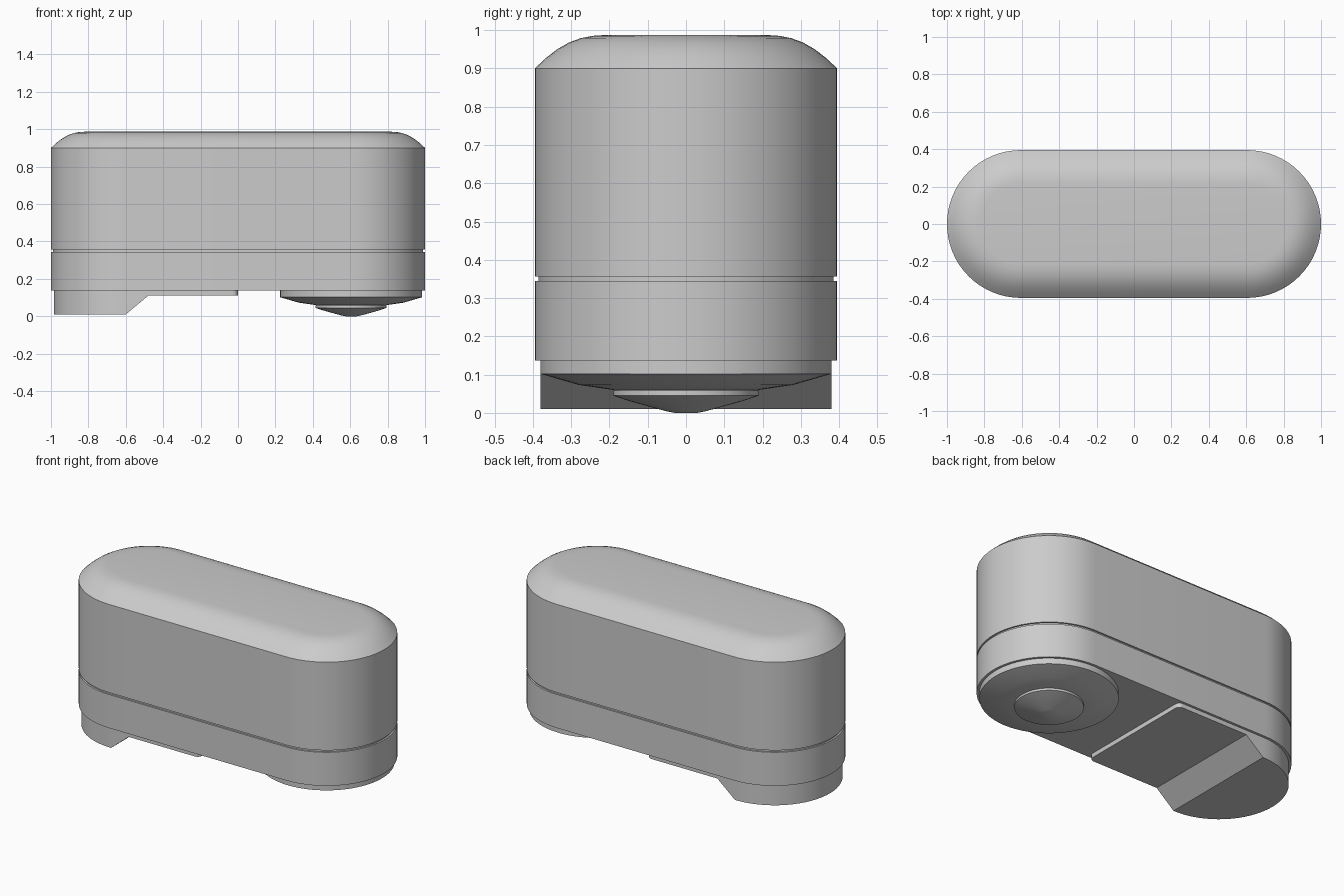
import bpy, bmesh
from math import pi, sin, cos, radians
from mathutils import Matrix

cube = bpy.data.objects.get("Cube")
if cube:
    bpy.data.objects.remove(cube)

grey = bpy.data.materials.new("light grey")
grey.use_nodes = True
grey.diffuse_color = (0.6, 0.6, 0.6, 1)
grey.node_tree.nodes["Principled BSDF"].inputs["Base Color"].default_value = (0.6, 0.6, 0.6, 1)

CX = 0.605       # centre of each round end
STEPS = 32       # segments per half circle


def arc(cx, cy, r, a0, a1, n):
    """Points along an arc, angles in units of pi."""
    return [(cx + r * cos(pi * (a0 + (a1 - a0) * i / n)),
             cy + r * sin(pi * (a0 + (a1 - a0) * i / n))) for i in range(n + 1)]


def capsule(r):
    return arc(CX, 0, r, -0.5, 0.5, STEPS) + arc(-CX, 0, r, 0.5, 1.5, STEPS)


def circle(r):
    return arc(CX, 0, r, 0, 2, 2 * STEPS)[:-1]


def loft(name, rings):
    """Skin a stack of (outline, height) rings and cap both ends."""
    bm = bmesh.new()
    loops = [[bm.verts.new((x, y, z)) for x, y in pts] for pts, z in rings]
    n = len(loops[0])
    for low, high in zip(loops, loops[1:]):
        for i in range(n):
            j = (i + 1) % n
            bm.faces.new((low[i], low[j], high[j], high[i]))
    bm.faces.new(loops[0][::-1])
    bm.faces.new(loops[-1])
    bmesh.ops.recalc_face_normals(bm, faces=bm.faces)
    mesh = bpy.data.meshes.new(name)
    bm.to_mesh(mesh)
    bm.free()
    mesh.materials.append(grey)
    ob = bpy.data.objects.new(name, mesh)
    bpy.context.collection.objects.link(ob)
    return ob


def smooth(ob, angle=45):
    bpy.ops.object.select_all(action='DESELECT')
    ob.select_set(True)
    bpy.context.view_layer.objects.active = ob
    bpy.ops.object.shade_smooth_by_angle(angle=radians(angle))


# Main housing: lower band, recessed seam, upper shell with domed rim
R = 0.395
lower = loft("lower_band", [(capsule(R), 0.137), (capsule(R), 0.344)])
seam = loft("seam", [(capsule(R - 0.01), 0.34), (capsule(R - 0.01), 0.36)])
dome = [(R, 0.356), (R, 0.9), (0.365, 0.928), (0.335, 0.951), (0.305, 0.968),
        (0.275, 0.979), (0.245, 0.985), (0.215, 0.987)]
upper = loft("upper_shell", [(capsule(r), z) for r, z in dome])

# Round sensor under the +x end
housing = loft("sensor_ring", [(circle(r), z) for r, z in
               [(0.17, 0.06), (0.19, 0.06), (0.28, 0.073), (0.38, 0.102), (0.38, 0.14)]])
lens = loft("sensor_lens", [(circle(r), z) for r, z in
            [(0.03, 0.0), (0.05, 0.004), (0.145, 0.03), (0.19, 0.045), (0.19, 0.058), (0.18, 0.065)]])

# Foot under the -x end, stepped up to a thin plate
F, C = 0.38, 0.03
plan = (arc(-CX, 0, F, 0.5, 1.5, STEPS) + arc(-C, C - F, C, -0.5, 0, 6)
        + arc(-C, F - C, C, 0, 0.5, 6))
foot = loft("foot", [(plan, 0.01), (plan, 0.14)])
step = [(-0.72, -0.09), (0.1, -0.09), (0.1, 0.11), (-0.48, 0.11)]
cutter = loft("foot_cutter", [(step, -0.5), (step, 0.5)])
cutter.data.transform(Matrix.Rotation(pi / 2, 4, 'X'))
cut = foot.modifiers.new("step", 'BOOLEAN')
cut.operation = 'DIFFERENCE'
cut.object = cutter
cut.solver = 'EXACT'
bpy.context.view_layer.update()
bpy.context.view_layer.objects.active = foot
bpy.ops.object.modifier_apply(modifier=cut.name)
bpy.data.objects.remove(cutter)

for ob in (lower, seam, upper, housing, lens):
    smooth(ob)
smooth(foot, 30)
